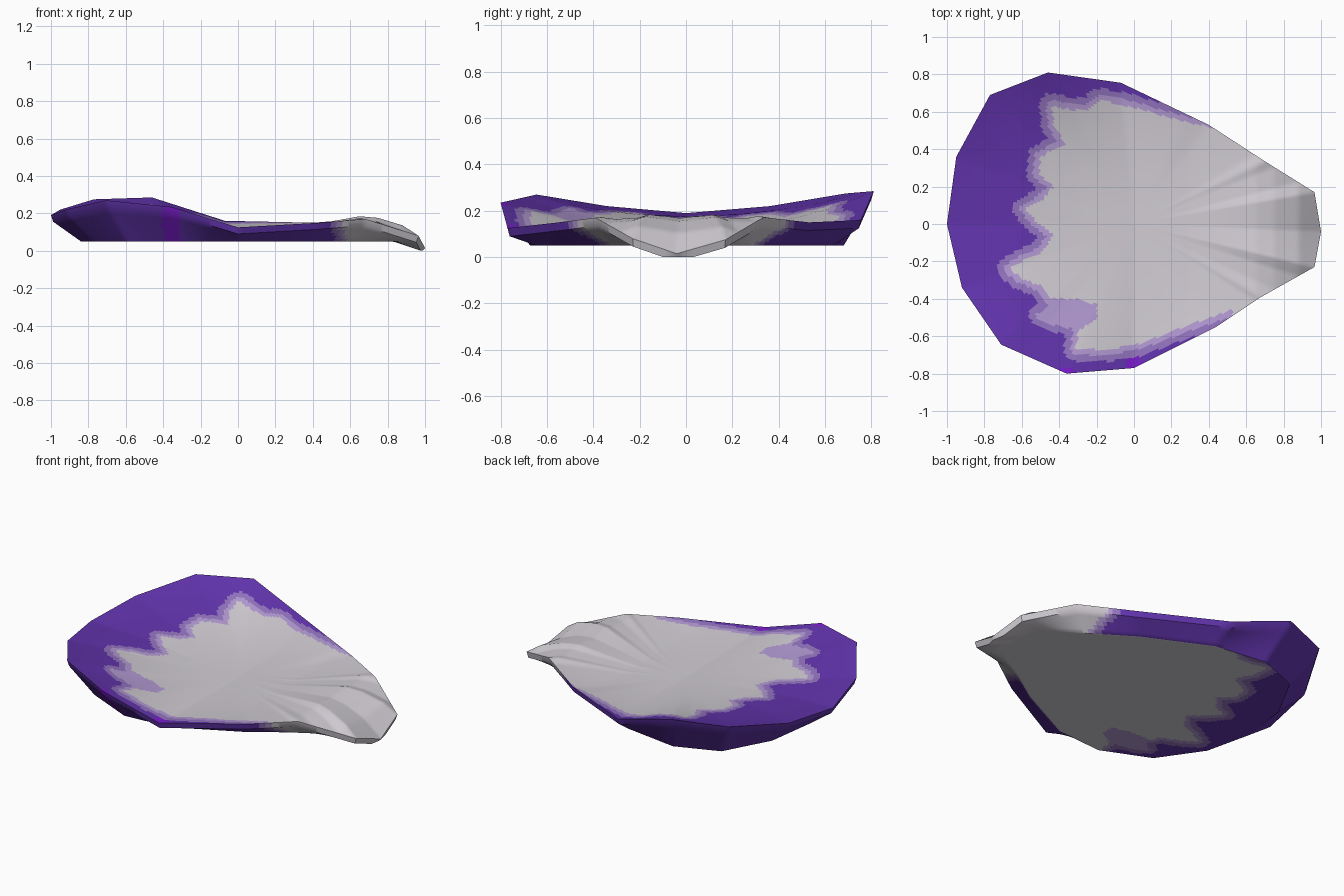
import bpy, bmesh, math

if "Cube" in bpy.data.objects:
    bpy.data.objects.remove(bpy.data.objects["Cube"])

# Rim of the petal, counter-clockwise: x, y, z
RIM = [(1.0, -.04, .015), (.965, .17, .075), (.70, .335, .172), (.40, .53, .15),
       (-.07, .755, .16), (-.46, .81, .285), (-.77, .69, .275), (-.95, .36, .22),
       (-1.0, 0, .19), (-.92, -.34, .22), (-.71, -.645, .27), (-.36, -.80, .235),
       (0, -.77, .125), (.44, -.55, .15), (.68, -.39, .17), (.965, -.23, .08)]
# Height of the inner surface along its length
SPINE = [(-1, .19), (-.6, .175), (-.3, .14), (0, .11), (.3, .12), (.5, .15),
         (.65, .17), (.75, .155), (.88, .105), (1, .015)]
# Ragged edge of the pale area, seen from above
PALE = [(.48, .50), (.25, .55), (.08, .60), (-.05, .635), (-.18, .66), (-.25, .61),
        (-.34, .61), (-.44, .635), (-.43, .53), (-.37, .43), (-.50, .36), (-.51, .27),
        (-.43, .20), (-.50, .12), (-.58, .08), (-.53, .02), (-.43, -.06), (-.49, -.15),
        (-.58, -.19), (-.67, -.24), (-.60, -.29), (-.48, -.34), (-.45, -.40),
        (-.32, -.40), (-.20, -.43), (-.20, -.51), (-.30, -.57), (-.31, -.67),
        (-.14, -.67), (.03, -.64), (.24, -.56), (.52, -.46),
        (.60, -.70), (1.2, -.6), (1.2, .6), (.60, .60)]
# Lilac patch beside it
PATCH = [(-.53, -.49), (-.44, -.42), (-.2, -.42), (-.2, -.51), (-.35, -.56), (-.47, -.53)]

SUB, RINGS, FLOOR_Z = 16, 56, .05


def inside(p, poly):
    hit = False
    for (ax, ay), (bx, by) in zip(poly, poly[1:] + poly[:1]):
        if (ay > p[1]) != (by > p[1]) and p[0] < (bx - ax) * (p[1] - ay) / (by - ay) + ax:
            hit = not hit
    return hit


def distance(p, poly):
    best = 9
    for (ax, ay), (bx, by) in zip(poly, poly[1:] + poly[:1]):
        dx, dy = bx - ax, by - ay
        t = max(0, min(1, ((p[0] - ax) * dx + (p[1] - ay) * dy) / (dx * dx + dy * dy)))
        best = min(best, math.hypot(p[0] - ax - t * dx, p[1] - ay - t * dy))
    return best


def spine(x):
    for (ax, az), (bx, bz) in zip(SPINE, SPINE[1:]):
        if x <= bx:
            return az + (bz - az) * max(0, (x - ax) / (bx - ax))
    return SPINE[-1][1]


def face_colour(p):
    if inside(p, PALE):
        return 0
    d = distance(p, PALE)
    if d < .03 or inside(p, PATCH):
        return 1
    if d < .065 or distance(p, PATCH) < .035:
        return 2
    if math.hypot(p[0] + .36, p[1] + .81) < .05 or math.hypot(p[0], p[1] + .76) < .05:
        return 4
    return 3


def side_colour(p):
    edge = p[0] - .35 * (.15 - p[2])
    if edge > .55:
        return 0
    if edge > .52:
        return 1
    if edge > .49:
        return 2
    if abs(p[0] + .36) < .045 and p[1] < -.5:
        return 4
    return 3


# Rim with each straight edge divided
rim = []
for a, b in zip(RIM, RIM[1:] + RIM[:1]):
    for k in range(SUB):
        rim.append(tuple(u + (v - u) * k / SUB for u, v in zip(a, b)))

bm = bmesh.new()


def row(fn):
    return [bm.verts.new(fn(*p)) for p in rim]


def top_point(t):
    def fn(x, y, z):
        c = spine(x * t)
        return x * t, y * t, c + (z - spine(x)) * t ** 2.5
    return fn


def side_point(s):
    def fn(x, y, z):
        k = .988 + (.84 - .988) * s
        low = max(0, z - .035)
        return x * k, y * k, low + (FLOOR_Z - low) * s
    return fn


# Rows from the inner surface, over the rim, down the side and along the floor
rows = [(row(top_point(i / RINGS)), 'face') for i in range(1, RINGS + 1)]
rows += [(row(side_point(s / 5)), 'side') for s in range(6)]
rows += [(row(lambda x, y, z, t=i / RINGS: (x * .84 * t, y * .84 * t, FLOOR_Z)), 'face')
         for i in range(RINGS - 1, 0, -1)]
n = len(rim)


def add(verts, kind):
    f = bm.faces.new(verts)
    p = f.calc_center_median()
    f.material_index = side_colour(p) if kind == 'side' else face_colour(p)


for (a, _), (b, kind) in zip(rows, rows[1:]):
    for i in range(n):
        j = (i + 1) % n
        add((a[i], b[i], b[j], a[j]), kind)
for ring, z in ((rows[0][0], spine(0)), (rows[-1][0], FLOOR_Z)):
    c = bm.verts.new((0, 0, z))
    for i in range(n):
        add((c, ring[i], ring[(i + 1) % n]), 'face')

bmesh.ops.recalc_face_normals(bm, faces=bm.faces)
mesh = bpy.data.meshes.new("petal")
bm.to_mesh(mesh)
bm.free()
petal = bpy.data.objects.new("petal", mesh)
bpy.context.collection.objects.link(petal)

# Flat colours
for name, col in (("pale_grey", (.64, .61, .66)), ("light_lilac", (.46, .33, .67)),
                  ("lilac", (.30, .18, .54)), ("deep_purple", (.125, .035, .43)),
                  ("bright_violet", (.20, .012, .62))):
    m = bpy.data.materials.new(name)
    m.diffuse_color = (*col, 1)
    m.use_nodes = True
    m.node_tree.nodes["Principled BSDF"].inputs["Base Color"].default_value = m.diffuse_color
    mesh.materials.append(m)

bpy.ops.object.select_all(action='DESELECT')
petal.select_set(True)
bpy.context.view_layer.objects.active = petal
bpy.ops.object.shade_smooth_by_angle(angle=math.radians(40))
